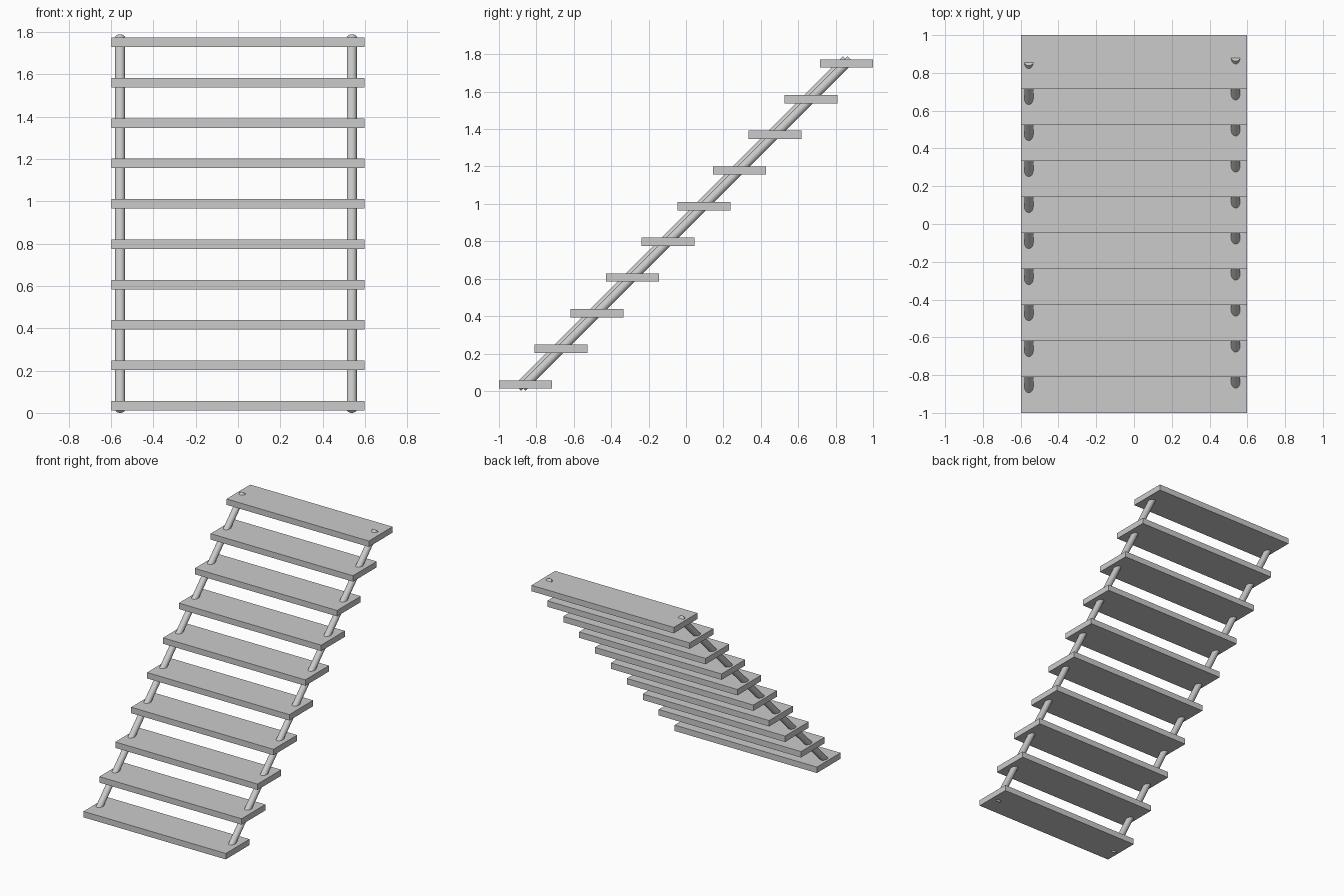
import bpy
from mathutils import Vector

if "Cube" in bpy.data.objects:
    bpy.data.objects.remove(bpy.data.objects["Cube"])

STEPS = 10
DEPTH, WIDTH, THICK = 0.284, 1.195, 0.045
RISE = (2.0 - DEPTH) / (STEPS - 1)   # equal rise and run: 45 degree flight


def box(name, loc, size):
    bpy.ops.mesh.primitive_cube_add(size=1, location=loc)
    ob = bpy.context.object
    ob.name = name
    ob.scale = size
    bpy.ops.object.transform_apply(location=False, rotation=False, scale=True)


def rod(name, a, b, radius):
    a, b = Vector(a), Vector(b)
    bpy.ops.mesh.primitive_cylinder_add(
        vertices=32, radius=radius, depth=(b - a).length, location=(a + b) / 2)
    ob = bpy.context.object
    ob.name = name
    ob.rotation_euler = (b - a).to_track_quat('Z', 'Y').to_euler()
    bpy.ops.object.shade_smooth_by_angle()


# treads
for i in range(STEPS):
    box(f"tread_{i + 1}",
        (0, -1 + DEPTH / 2 + i * RISE, 0.0345 + i * RISE),
        (WIDTH, DEPTH, THICK))

# sloping support rods, the right one slightly further forward in y
for name, x, offset in (("left_rod", -0.557, -0.916), ("right_rod", 0.538, -0.892)):
    z0, z1 = 0.017, 1.772
    rod(name, (x, z0 + offset, z0), (x, z1 + offset, z1), 0.024)
